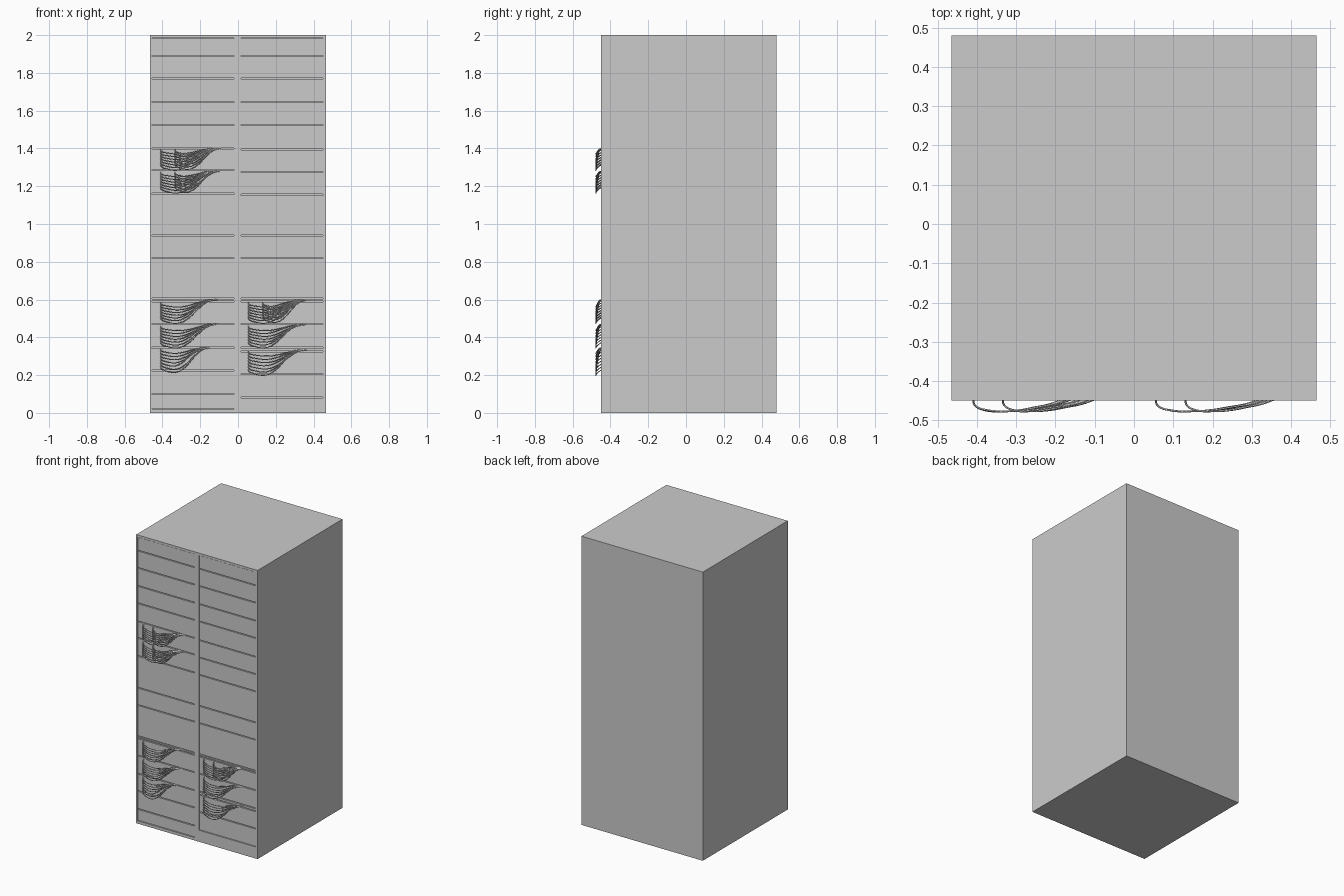
import bpy, bmesh, random
from mathutils import Vector

if "Cube" in bpy.data.objects:
    bpy.data.objects.remove(bpy.data.objects["Cube"])

random.seed(4)
FRONT, BACK = -0.45, 0.48


def box(name, x0, x1, y0, y1, z0, z1):
    bm = bmesh.new()
    bmesh.ops.create_cube(bm, size=1)
    for v in bm.verts:
        v.co = Vector((x0 if v.co.x < 0 else x1,
                       y0 if v.co.y < 0 else y1,
                       z0 if v.co.z < 0 else z1))
    me = bpy.data.meshes.new(name)
    bm.to_mesh(me)
    bm.free()
    ob = bpy.data.objects.new(name, me)
    bpy.context.collection.objects.link(ob)
    return ob


# Cabinet with two shallow front bays
cabinet = box("cabinet", -0.465, 0.465, FRONT, BACK, 0, 2)
bays = {"left": (-0.455, -0.02, 0.02), "right": (0.015, 0.45, 0.08)}
for side, (x0, x1, z0) in bays.items():
    cutter = box(side + "_bay_cutter", x0, x1, FRONT - 0.1, FRONT + 0.015, z0, 1.985)
    cutter.hide_render = True
    cutter.hide_set(True)
    mod = cabinet.modifiers.new(side + "_bay", 'BOOLEAN')
    mod.operation = 'DIFFERENCE'
    mod.solver = 'EXACT'
    mod.object = cutter

# Rack units, separated by narrow grooves
splits = {
    "left": [0.02, 0.10, 0.225, 0.345, 0.47, 0.59, 0.605, 0.82, 0.94, 1.16,
             1.285, 1.40, 1.525, 1.645, 1.77, 1.89, 1.985],
    "right": [0.08, 0.205, 0.325, 0.345, 0.47, 0.59, 0.605, 0.82, 0.94, 1.155,
              1.275, 1.395, 1.525, 1.645, 1.77, 1.89, 1.985],
}
for side, (x0, x1, _) in bays.items():
    zs = splits[side]
    for i, (a, b) in enumerate(zip(zs, zs[1:])):
        box(f"{side}_unit_{i + 1}", x0 + 0.001, x1 - 0.001,
            FRONT + 0.004, FRONT + 0.02, a + 0.003, b - 0.003)


# Cable bundles: a column of plugs drooping, then sweeping up to one corner
def cables(name, x0, z_top, z_low, xe, ze, count=7):
    cu = bpy.data.curves.new(name, 'CURVE')
    cu.dimensions = '3D'
    cu.bevel_depth = 0.0025
    cu.bevel_resolution = 1
    cu.resolution_u = 5
    cu.use_fill_caps = True
    for i in range(count):
        t = i / (count - 1)
        z = z_top + (z_low + 0.03 - z_top) * t
        dip = z_top - 0.025 + (z_low - z_top + 0.025) * t
        end = xe - 0.03 * random.random()
        w = end - x0
        zr = dip + (ze - dip) * 0.6
        pts = [(x0, FRONT + 0.006, z),
               (x0 + 0.005, FRONT - 0.012, z - 0.012),
               (x0 + 0.12 * w, FRONT - 0.024, dip + 0.006),
               (x0 + 0.32 * w, FRONT - 0.027, dip),
               (x0 + 0.50 * w, FRONT - 0.024, dip + (ze - dip) * 0.2),
               (x0 + 0.68 * w, FRONT - 0.016, zr),
               (x0 + 0.84 * w, FRONT - 0.008, dip + (ze - dip) * 0.9),
               (end, FRONT + 0.006, ze)]
        sp = cu.splines.new('BEZIER')
        sp.bezier_points.add(len(pts) - 1)
        for p, co in zip(sp.bezier_points, pts):
            p.co = co
            p.handle_left_type = p.handle_right_type = 'AUTO'
    ob = bpy.data.objects.new(name, cu)
    bpy.context.collection.objects.link(ob)


bundles = [
    (-0.41, 1.395, 1.285, -0.10, 1.40), (-0.335, 1.395, 1.29, -0.09, 1.40),
    (-0.41, 1.275, 1.165, -0.10, 1.28), (-0.335, 1.275, 1.17, -0.09, 1.28),
    (-0.41, 0.585, 0.475, -0.10, 0.60), (-0.41, 0.46, 0.345, -0.10, 0.47),
    (-0.41, 0.34, 0.215, -0.15, 0.345),
    (0.055, 0.585, 0.475, 0.36, 0.597), (0.13, 0.585, 0.48, 0.37, 0.597),
    (0.055, 0.46, 0.345, 0.36, 0.467), (0.055, 0.325, 0.20, 0.37, 0.335),
]
for i, b in enumerate(bundles):
    cables(f"cable_bundle_{i + 1}", *b)
